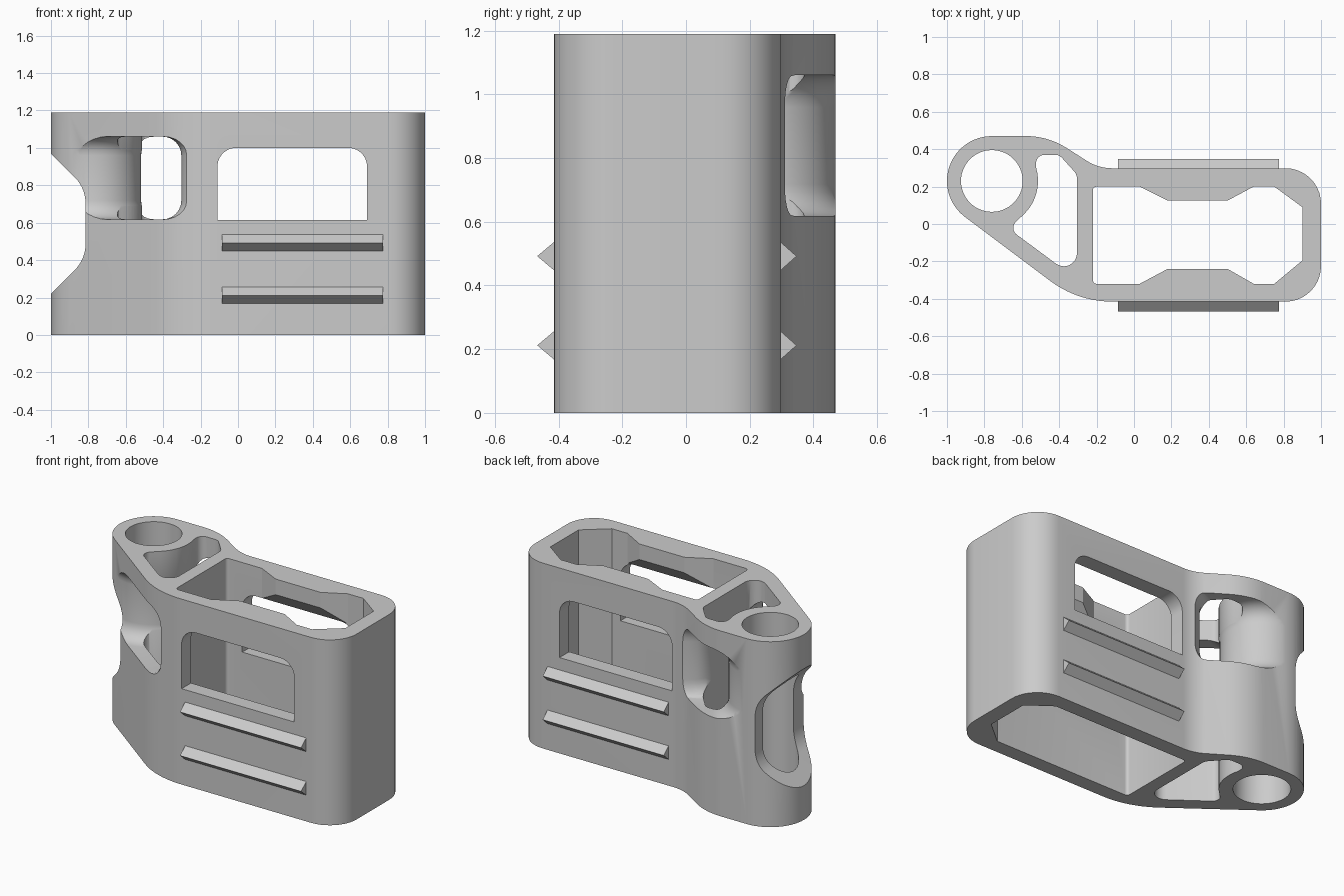
import bpy
import bmesh
from math import sin, cos, tan, atan2, pi, radians
from mathutils import Vector

if "Cube" in bpy.data.objects:
    bpy.data.objects.remove(bpy.data.objects["Cube"])

HEIGHT = 1.19
RING = Vector((-0.76, 0.23))     # axis of the round socket
RING_R = 0.24

grey = bpy.data.materials.new("plain_grey")
grey.use_nodes = True
COLOUR = (0.6, 0.6, 0.6, 1)
grey.diffuse_color = COLOUR
grey.node_tree.nodes["Principled BSDF"].inputs["Base Color"].default_value = COLOUR


def arc(centre, r, start, end, steps):
    angles = [radians(start + (end - start) * i / steps) for i in range(steps + 1)]
    return [(centre[0] + r * cos(a), centre[1] + r * sin(a)) for a in angles]


def rounded(corners, steps=10):
    """Outline from (x, y) or (x, y, radius) corners."""
    pts = []
    for i, c in enumerate(corners):
        p = Vector(c[:2])
        if len(c) == 2:
            pts.append(tuple(p))
            continue
        a = (Vector(corners[i - 1][:2]) - p).normalized()
        b = (Vector(corners[(i + 1) % len(corners)][:2]) - p).normalized()
        half = a.angle(b) / 2
        mid = p + (a + b).normalized() * c[2] / sin(half)
        v0 = p + a * c[2] / tan(half) - mid
        v1 = p + b * c[2] / tan(half) - mid
        a0 = atan2(v0.y, v0.x)
        sweep = (atan2(v1.y, v1.x) - a0 + pi) % (2 * pi) - pi
        for k in range(steps + 1):
            t = a0 + sweep * k / steps
            pts.append((mid.x + c[2] * cos(t), mid.y + c[2] * sin(t)))
    return pts


def loft(name, layers):
    """Solid through a stack of 3D loops with equal point counts."""
    bm = bmesh.new()
    loops = [[bm.verts.new(p) for p in layer] for layer in layers]
    n = len(loops[0])
    for low, high in zip(loops, loops[1:]):
        for i in range(n):
            j = (i + 1) % n
            bm.faces.new((low[i], low[j], high[j], high[i]))
    bm.faces.new(loops[0])
    bm.faces.new(loops[-1])
    bmesh.ops.recalc_face_normals(bm, faces=bm.faces)
    mesh = bpy.data.meshes.new(name)
    bm.to_mesh(mesh)
    bm.free()
    mesh.materials.append(grey)
    ob = bpy.data.objects.new(name, mesh)
    bpy.context.collection.objects.link(ob)
    return ob


def prism(name, pts, lo, hi, axis="z"):
    place = {"z": lambda p, h: (p[0], p[1], h),
             "y": lambda p, h: (p[0], h, p[1]),
             "x": lambda p, h: (h, p[0], p[1])}[axis]
    return loft(name, [[place(p, h) for p in pts] for h in (lo, hi)])


def activate(ob):
    bpy.ops.object.select_all(action="DESELECT")
    ob.select_set(True)
    bpy.context.view_layer.objects.active = ob


def cut(target, cutter):
    """Subtract the cutter with the first solver that gives a solid result."""
    before = len(target.data.polygons)
    mod = target.modifiers.new("cut", "BOOLEAN")
    mod.operation = "DIFFERENCE"
    mod.object = cutter
    for solver in ("MANIFOLD", "EXACT", "FLOAT"):
        mod.solver = solver
        bpy.context.view_layer.update()
        graph = bpy.context.evaluated_depsgraph_get()
        if len(target.evaluated_get(graph).data.polygons) not in (0, before):
            break
    activate(target)
    bpy.ops.object.modifier_apply(modifier=mod.name)
    bpy.data.objects.remove(cutter)


# Outer shell
outline = arc(RING, RING_R, 90, 233, 24) + rounded([
    (-0.904, 0.038), (-0.3, -0.415, 0.55),
    (1, -0.415, 0.19), (1, 0.298, 0.19),
    (-0.19, 0.298, 0.25), (-0.46, 0.47, 0.4), (-0.76, 0.47)])[1:-1]
body = prism("holder_body", outline, 0, HEIGHT)

# Vertical openings: round socket, strap well, main bay
cut(body, prism("socket_cutter", arc(RING, 0.165, 0, 354, 59), -0.1, 1.3))
well = rounded([(-0.305, -0.295, 0.07), (-0.305, 0.265, 0.06),
                (-0.4, 0.37, 0.05), (-0.525, 0.37, 0.045),
                *arc(RING, 0.247, 16, -45, 10), (-0.67, -0.025, 0.045)])
cut(body, prism("well_cutter", well, -0.1, 1.3))
bay = rounded([(-0.22, 0.2, 0.02), (0.75, 0.2), (0.9, 0.09),
               (0.9, -0.195), (0.75, -0.32), (-0.22, -0.32, 0.02)], 4)
cut(body, prism("bay_cutter", bay, -0.1, 1.3))

# Window through both long walls
window = rounded([(-0.11, 0.615), (0.69, 0.615), (0.69, 1.0, 0.1), (-0.11, 1.0, 0.1)])
cut(body, prism("window_cutter", window, -0.8, 0.8, "y"))

# Notch in the socket end
notch = rounded([(-1.2, 0.02), (-0.815, 0.405, 0.2), (-0.815, 0.785, 0.2), (-1.2, 1.17)])
cut(body, prism("notch_cutter", notch, -0.8, 0.8, "y"))


# Strap passage hugging the socket, with filleted top and bottom
def strap_loop(d, z):
    right = [(-0.2, -0.55), (-0.265, -0.41), (-0.29, -0.36), (-0.303, -0.3),
             (-0.303, 0.17), (-0.295, 0.22), (-0.265, 0.265), (-0.22, 0.295),
             (-0.16, 0.33), (-0.1, 0.6)]
    pts = arc(RING, RING_R + 0.002 + d, 90, -127, 40) + [(-1.2, -0.36), (-0.5, -0.9)]
    pts += [(x - d, y) for x, y in right] + [(-0.76, 0.9)]
    return [(x, y, z) for x, y in pts]


R = 0.1
steps = [radians(a) for a in range(0, 91, 15)]
lower = [strap_loop(R * (1 - sin(a)), 0.618 + R * (1 - cos(a))) for a in steps]
upper = [strap_loop(R * (1 - sin(a)), 1.06 - R * (1 - cos(a))) for a in reversed(steps)]
cut(body, loft("strap_cutter", lower + upper))

# Retaining pads at the top of the bay, tapered underneath
for name, wall, inner in (("back_pad", 0.2, 0.125), ("front_pad", -0.32, -0.24)):
    out = 0.02 if wall > 0 else -0.02

    def pad_loop(k, z):
        tip = wall + (inner - wall) * k
        return [(0.03, wall + out, z), (0.03, wall, z), (0.03 + 0.15 * k, tip, z),
                (0.64 - 0.14 * k, tip, z), (0.64, wall, z), (0.64, wall + out, z)]
    loft(name, [pad_loop(0.05, 1.002), pad_loop(1, 1.09), pad_loop(1, HEIGHT)])

# Horizontal rails on both long faces
for side, wall, tip in (("front", -0.41, -0.467), ("back", 0.293, 0.347)):
    for level, z in (("lower", 0.212), ("upper", 0.492)):
        section = [(wall, z - 0.048), (tip, z), (wall, z + 0.048)]
        prism(f"{side}_{level}_rail", section, -0.085, 0.775, "x")

activate(body)
bpy.ops.object.shade_smooth_by_angle(angle=radians(30))
